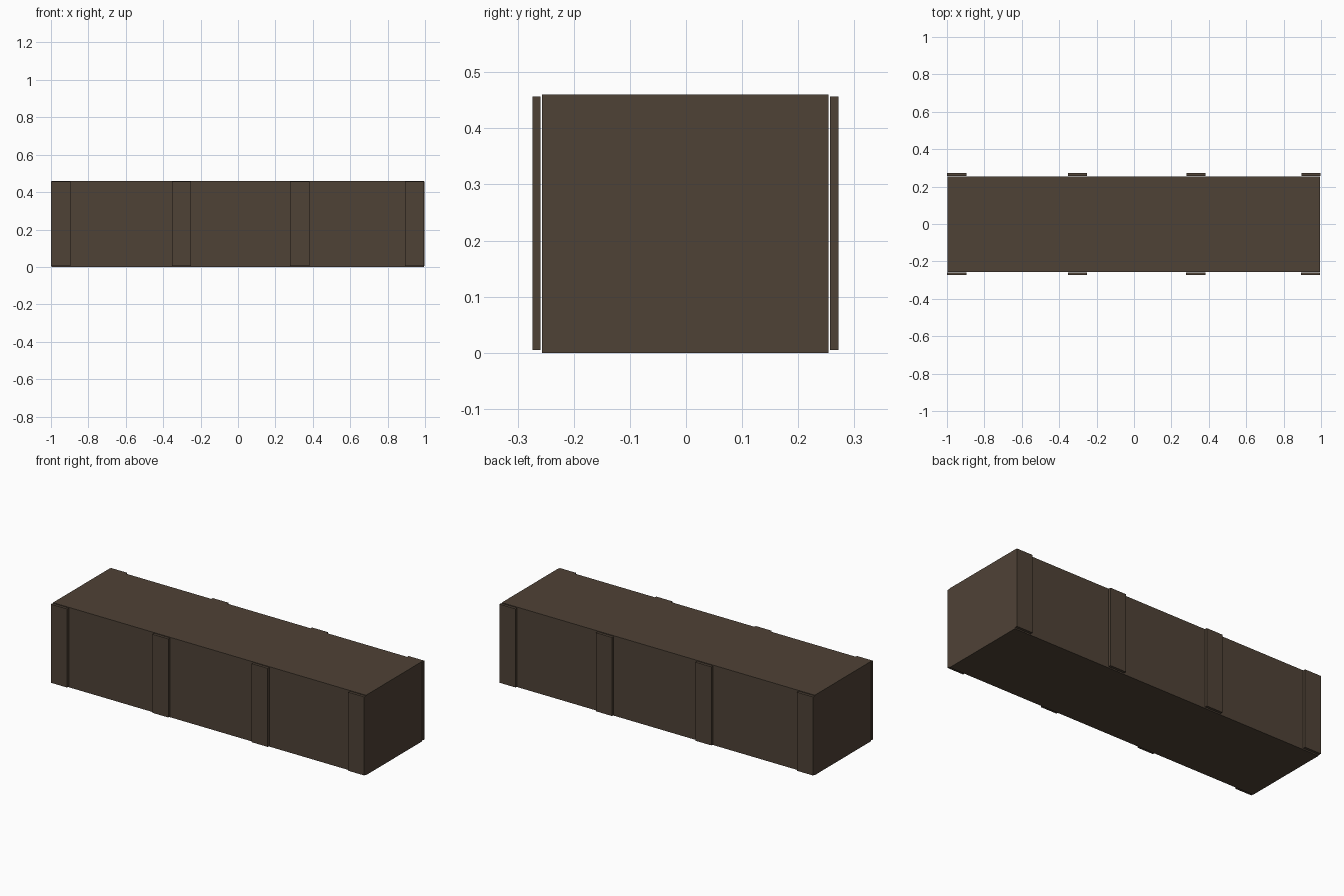
import bpy

if "Cube" in bpy.data.objects:
    bpy.data.objects.remove(bpy.data.objects["Cube"])

wood = bpy.data.materials.new("dark_brown_wood")
wood.diffuse_color = (0.078, 0.054, 0.037, 1.0)
wood.use_nodes = True
wood.node_tree.nodes["Principled BSDF"].inputs["Base Color"].default_value = wood.diffuse_color


def box(name, x0, x1, y0, y1, z0, z1):
    """Axis-aligned box from its bounds."""
    bpy.ops.mesh.primitive_cube_add(size=1)
    ob = bpy.context.object
    ob.name = name
    ob.data.name = name
    for v in ob.data.vertices:
        v.co.x = x0 if v.co.x < 0 else x1
        v.co.y = y0 if v.co.y < 0 else y1
        v.co.z = z0 if v.co.z < 0 else z1
    ob.data.materials.append(wood)
    return ob


# Main beam
box("beam_body", -0.998, 0.995, -0.257, 0.254, 0.0, 0.46)

# Upright battens along both long sides, with a hairline gap to the body
starts = (-1.0, -0.354, 0.279, 0.893)
for side, y0, y1, shift in (("front", -0.274, -0.259, 0.0),
                            ("back", 0.257, 0.272, 0.002)):
    for i, x in enumerate(starts):
        dx = shift if i else 0.0
        box(f"{side}_batten_{i + 1}", x + dx, x + dx + 0.104 - (0.002 if i else 0),
            y0, y1, 0.005, 0.457)
